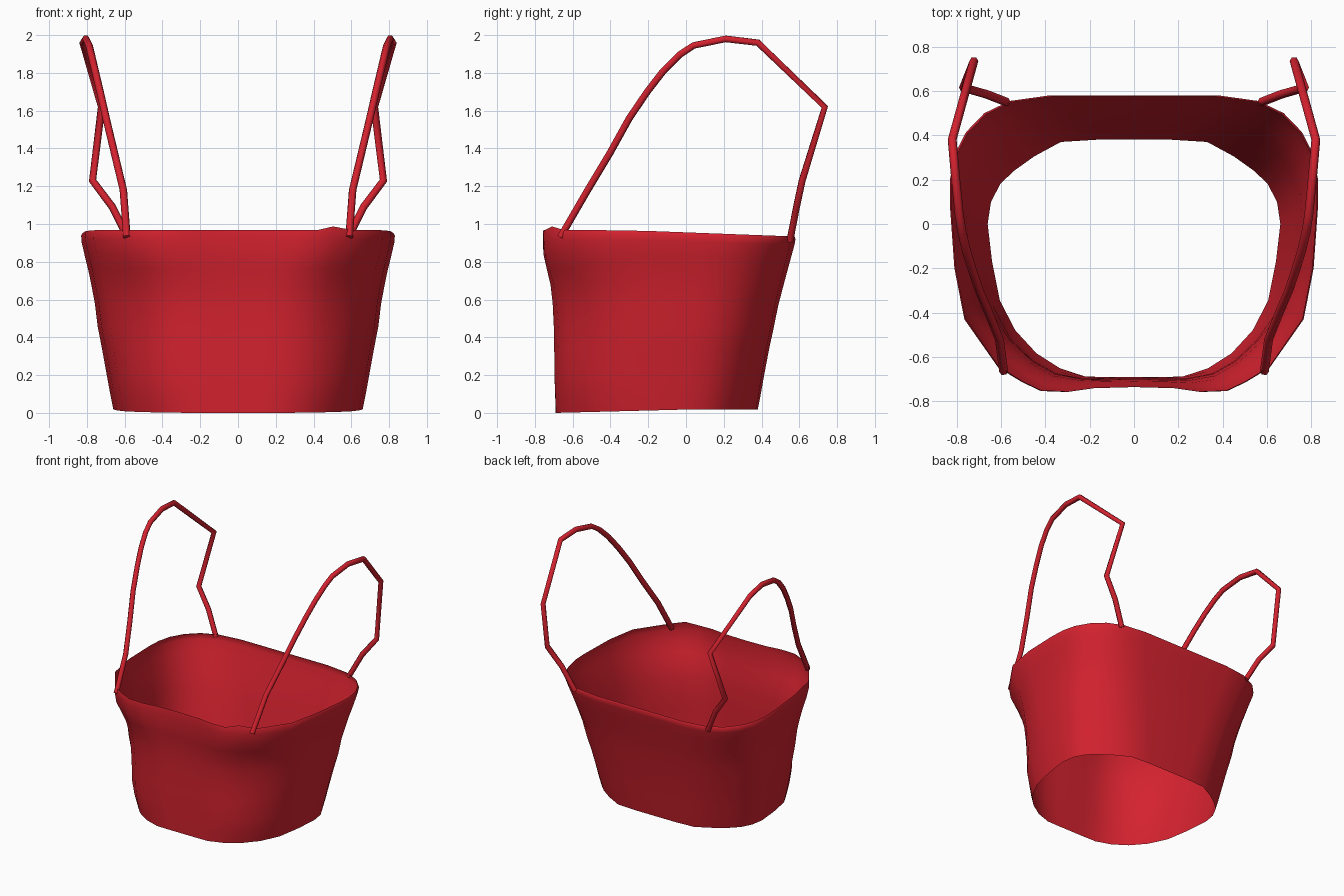
import bpy, bmesh

if "Cube" in bpy.data.objects:
    bpy.data.objects.remove(bpy.data.objects["Cube"])

red = bpy.data.materials.new("red fabric")
red.diffuse_color = (0.66, 0.016, 0.028, 1)
red.use_nodes = True
red.node_tree.nodes["Principled BSDF"].inputs["Base Color"].default_value = red.diffuse_color

# Half outlines of hem and neckline, front centre to back centre: (x, y)
HEM = [(0, -.69), (.12, -.69), (.22, -.688), (.335, -.65), (.44, -.583), (.535, -.48),
       (.605, -.345), (.64, -.17), (.66, 0), (.645, .1), (.603, .18), (.545, .237),
       (.45, .305), (.33, .37), (.17, .38), (0, .38)]
RIM = [(0, -.735), (.18, -.74), (.30, -.757), (.42, -.753), (.505, -.713), (.612, -.648),
       (.765, -.43), (.81, -.2), (.83, .08), (.83, .2), (.81, .31), (.757, .415),
       (.675, .5), (.56, .555), (.38, .58), (0, .58)]
# Flare of the body at each height: (height, front, front corner, side, back)
FLARE = [(0, 0, 0, 0, 0), (.09, .05, .13, .1, .08), (.2, .12, .23, .21, .17),
         (.35, .14, .25, .36, .3), (.47, .17, .28, .49, .42), (.6, .26, .36, .575, .54),
         (.7, .42, .5, .68, .66), (.79, .72, .72, .78, .77), (.87, .97, .93, .89, .87),
         (.95, 1.01, 1, .99, .97), (.985, 1.01, 1, 1, 1), (1, .97, .97, .96, .97)]


def full_ring(half):
    return half + [(-x, y) for x, y in reversed(half[1:-1])]


def mix(a, b, t):
    return a + (b - a) * max(0, min(1, t))


def finish(obj, angle):
    obj.data.materials.clear()
    obj.data.materials.append(red)
    bpy.ops.object.select_all(action='DESELECT')
    obj.select_set(True)
    bpy.context.view_layer.objects.active = obj
    bpy.ops.object.shade_smooth_by_angle(angle=angle)


# Body: open tube lofted from hem to neckline
bm = bmesh.new()
rings = []
for h, front, corner, side, back in FLARE:
    ring = []
    for (x0, y0), (x1, y1) in zip(full_ring(HEM), full_ring(RIM)):
        ax = abs(x1)
        if y1 > 0:
            f = mix(side, back, (y1 / .5) ** 2)
        elif ax < .55:
            f = mix(front, corner, (ax - .3) / .15)
        else:
            f = mix(corner, side, (ax - .61) / .2)
        x, y = mix(x0, x1, 0) + (x1 - x0) * f, y0 + (y1 - y0) * f
        low = mix(0, .018, (y0 + .69) / .7)
        high = mix(.967, .934, (y1 + .3) / .88)
        if h > .98 and x1 == .505:
            high += .02                       # small ripple in the neckline
        ring.append(bm.verts.new((x, y, low + (high - low) * h)))
    rings.append(ring)
n = len(rings[0])
for a, b in zip(rings, rings[1:]):
    for i in range(n):
        j = (i + 1) % n
        bm.faces.new((a[i], a[j], b[j], b[i]))
mesh = bpy.data.meshes.new("body")
bm.to_mesh(mesh)
bm.free()
body = bpy.data.objects.new("body", mesh)
bpy.context.collection.objects.link(body)
finish(body, 1.2)

# Shoulder straps: thin tubes swept along a path
STRAP = [(.588, -.665, .93), (.607, -.52, 1.18), (.655, -.4, 1.38), (.698, -.3, 1.56),
         (.73, -.205, 1.70), (.756, -.12, 1.81), (.776, -.035, 1.895), (.788, .04, 1.945),
         (.805, .21, 1.98), (.82, .38, 1.96), (.722, .735, 1.62), (.77, .615, 1.23),
         (.665, .585, 1.09), (.575, .55, .91)]
for name, s in (("right_strap", 1), ("left_strap", -1)):
    curve = bpy.data.curves.new(name, 'CURVE')
    curve.dimensions = '3D'
    curve.bevel_depth = .02
    curve.bevel_resolution = 1
    curve.use_fill_caps = True
    spline = curve.splines.new('POLY')
    spline.points.add(len(STRAP) - 1)
    for p, (x, y, z) in zip(spline.points, STRAP):
        p.co = (s * x, y, z, 1)
    strap = bpy.data.objects.new(name, curve)
    bpy.context.collection.objects.link(strap)
    bpy.ops.object.select_all(action='DESELECT')
    strap.select_set(True)
    bpy.context.view_layer.objects.active = strap
    bpy.ops.object.convert(target='MESH')
    finish(bpy.context.view_layer.objects.active, 1.1)
